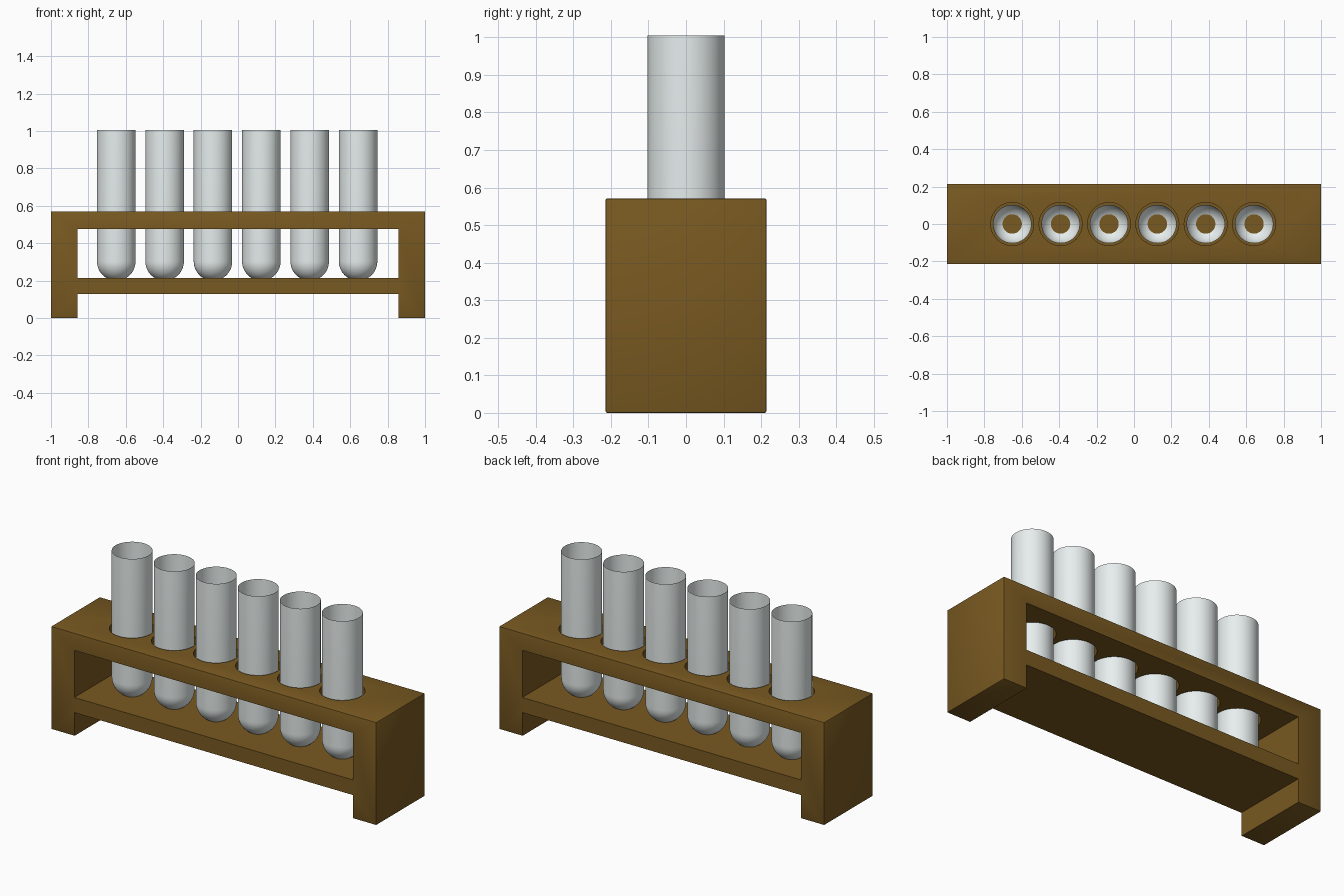
import bpy, bmesh
from math import sin, cos, pi, radians
from mathutils import Matrix, Vector

if "Cube" in bpy.data.objects:
    bpy.data.objects.remove(bpy.data.objects["Cube"])

TUBES = 6
PITCH, X0 = 0.2586, -0.651
TUBE_R, HOLE_R = 0.103, 0.115
TUBE_BOTTOM, TUBE_TOP = 0.200, 1.005
centres = [X0 + i * PITCH for i in range(TUBES)]


def material(name, colour):
    m = bpy.data.materials.new(name)
    m.diffuse_color = (*colour, 1)
    m.use_nodes = True
    m.node_tree.nodes["Principled BSDF"].inputs["Base Color"].default_value = m.diffuse_color
    return m


def add_object(name, bm, mat=None):
    bmesh.ops.recalc_face_normals(bm, faces=bm.faces)
    me = bpy.data.meshes.new(name)
    bm.to_mesh(me)
    bm.free()
    ob = bpy.data.objects.new(name, me)
    bpy.context.collection.objects.link(ob)
    if mat:
        me.materials.append(mat)
    return ob


def box(name, x, y, z0, z1, mat=None, bevel=0):
    bm = bmesh.new()
    bmesh.ops.create_cube(bm, size=1, matrix=Matrix.Translation((0, 0, (z0 + z1) / 2))
                          @ Matrix.Diagonal((2 * x, 2 * y, z1 - z0, 1)))
    if bevel:
        bmesh.ops.bevel(bm, geom=bm.edges[:], offset=bevel, segments=2,
                        profile=0.5, affect='EDGES')
    return add_object(name, bm, mat)


def smooth(ob):
    bpy.ops.object.select_all(action='DESELECT')
    ob.select_set(True)
    bpy.context.view_layer.objects.active = ob
    bpy.ops.object.shade_smooth_by_angle(angle=radians(35))


def cut(ob, cutter):
    cutter.hide_render = True
    mod = ob.modifiers.new("cut", 'BOOLEAN')
    mod.operation, mod.solver, mod.object = 'DIFFERENCE', 'EXACT', cutter
    bpy.context.view_layer.objects.active = ob
    bpy.ops.object.modifier_apply(modifier=mod.name)
    bpy.data.objects.remove(cutter)


wood = material("wood", (0.19, 0.10, 0.015))
glass = material("glass", (0.80, 0.86, 0.85))

# Rack: solid block with a window, a foot gap and a row of holes cut out
rack = box("rack", 1.0, 0.214, 0.0, 0.571, wood, bevel=0.004)
cut(rack, box("window_cutter", 0.857, 0.4, 0.214, 0.476))
cut(rack, box("foot_gap_cutter", 0.857, 0.4, -0.2, 0.13))
holes = bmesh.new()
for x in centres:
    bmesh.ops.create_cone(holes, cap_ends=True, segments=48, radius1=HOLE_R,
                          radius2=HOLE_R, depth=0.24,
                          matrix=Matrix.Translation((x, 0, 0.52)))
cut(rack, add_object("hole_cutter", holes))
smooth(rack)

# Test tubes: thin open shells with rounded ends resting slightly into the shelf
arc = [(TUBE_R * sin(a), TUBE_BOTTOM + TUBE_R * (1 - cos(a)))
       for a in (i * pi / 24 for i in range(13))]
profile = arc + [(TUBE_R, TUBE_TOP)]
bm = bmesh.new()
verts = [bm.verts.new((r, 0, z)) for r, z in profile]
edges = [bm.edges.new(pair) for pair in zip(verts, verts[1:])]
bmesh.ops.spin(bm, geom=verts + edges, cent=Vector(), axis=(0, 0, 1),
               angle=2 * pi, steps=48)
bmesh.ops.remove_doubles(bm, verts=bm.verts[:], dist=1e-4)
tube = add_object("test_tube_1", bm, glass)
smooth(tube)
tube.location.x = centres[0]
for i, x in enumerate(centres[1:], 2):
    copy = tube.copy()
    copy.name = f"test_tube_{i}"
    copy.location.x = x
    bpy.context.collection.objects.link(copy)
